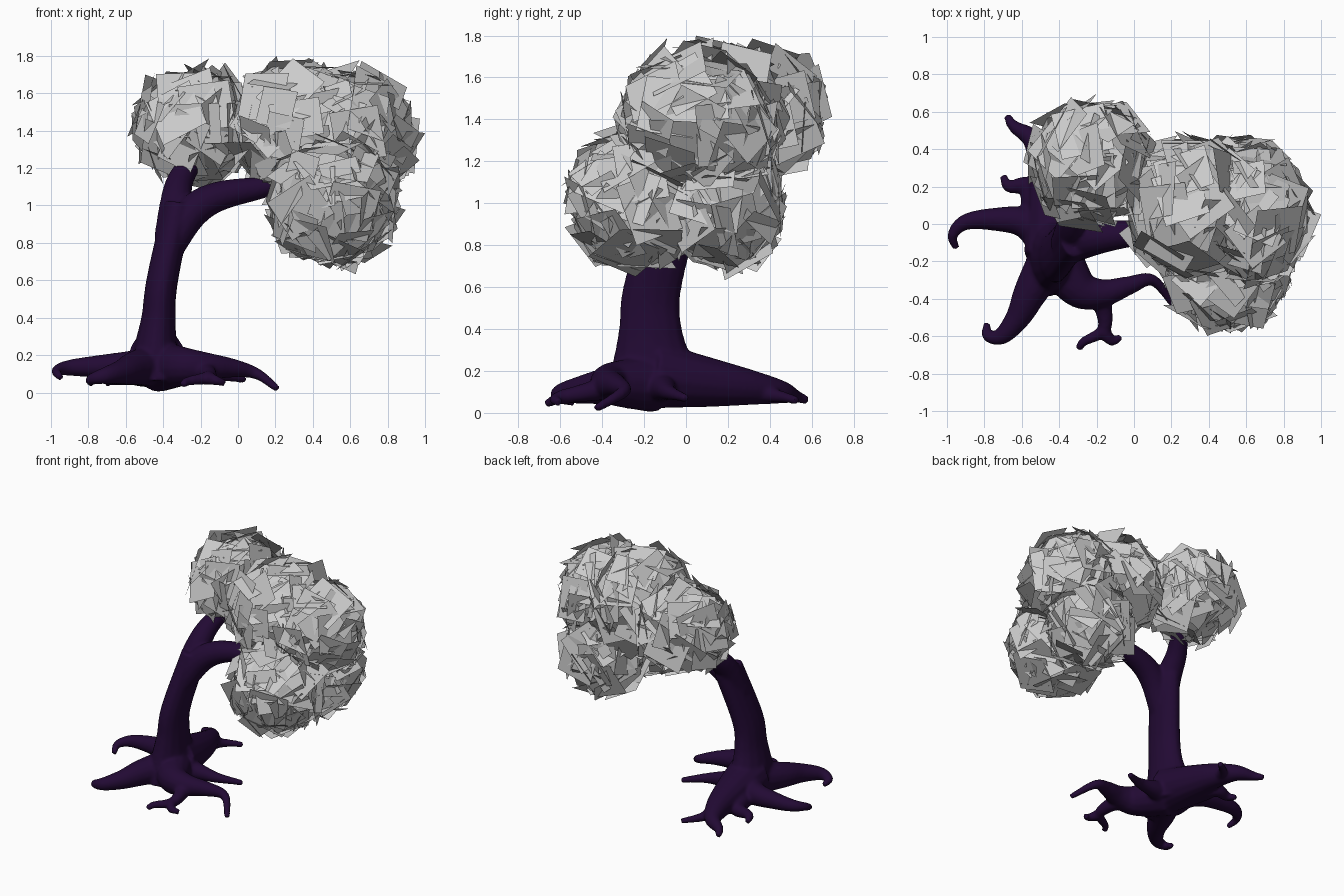
import bpy, bmesh, math, random
from mathutils import Vector, Matrix

if "Cube" in bpy.data.objects:
    bpy.data.objects.remove(bpy.data.objects["Cube"])

random.seed(7)
bark = bpy.data.materials.new("dark_bark")
bark.diffuse_color = (0.016, 0.003, 0.034, 1)
bark.use_nodes = True
bark.node_tree.nodes["Principled BSDF"].inputs["Base Color"].default_value = bark.diffuse_color


def new_object(name, bm):
    mesh = bpy.data.meshes.new(name)
    bm.to_mesh(mesh)
    bm.free()
    ob = bpy.data.objects.new(name, mesh)
    bpy.context.collection.objects.link(ob)
    return ob


def spline(points, steps=6):
    """Catmull-Rom through (x, y, z, radius) points."""
    p = [Vector(q) for q in points]
    p = [2 * p[0] - p[1]] + p + [2 * p[-1] - p[-2]]
    out = []
    for a, b, c, d in zip(p, p[1:], p[2:], p[3:]):
        for i in range(steps):
            t = i / steps
            out.append(0.5 * (2 * b + (c - a) * t + (2 * a - 5 * b + 4 * c - d) * t * t
                              + (3 * b - a - 3 * c + d) * t ** 3))
    return out + [p[-2]]


def limb(bm, points, fy=1.0, sides=14):
    """Capped tapering tube; fy widens its cross-section along y."""
    path = spline(points)
    rings = []
    u = Vector((0.13, 1, 0.07))
    for i, p in enumerate(path):
        t = (path[min(i + 1, len(path) - 1)] - path[max(i - 1, 0)]).xyz.normalized()
        u = (u - t * u.dot(t)).normalized()
        v = t.cross(u)
        ring = []
        for k in range(sides):
            a = math.tau * k / sides
            o = (u * math.cos(a) + v * math.sin(a)) * p.w
            o.y *= fy
            ring.append(bm.verts.new(p.xyz + o))
        rings.append(ring)
    for r, s in zip(rings, rings[1:]):
        for k in range(sides):
            j = (k + 1) % sides
            bm.faces.new((r[k], r[j], s[j], s[k]))
    bm.faces.new(rings[0][::-1])
    bm.faces.new(rings[-1])


def root(bm, z0, z1, r0, drop, *plan):
    """Root along a plan path; height drops and radius tapers towards the tip."""
    n = len(plan) - 1
    pts = []
    for i, (x, y) in enumerate(plan):
        t = i / n
        pts.append((x, y, z0 + (z1 - z0) * t ** drop, .02 + (r0 - .02) * (1 - t) ** 1.45))
    limb(bm, pts)


# Trunk, two branches and roots, fused into one smooth skin
bm = bmesh.new()
limb(bm, [(-.44, -.16, .06, .14), (-.44, -.16, .22, .12), (-.425, -.17, .4, .092),
          (-.405, -.16, .6, .085), (-.32, -.05, 1.0, .08)], fy=1.65)
limb(bm, [(-.37, -.11, .82, .08), (-.335, -.02, 1.0, .085), (-.31, .09, 1.13, .072),
          (-.23, .22, 1.27, .052), (-.18, .3, 1.42, .035)])
limb(bm, [(-.37, -.14, .78, .085), (-.25, -.09, .96, .09), (-.1, -.06, 1.05, .08),
          (.18, -.03, 1.11, .055), (.35, 0, 1.2, .035)])
base = (-.43, -.15)
# left, front left, front right
root(bm, .14, .08, .11, 4, base, (-.57, 0), (-.74, .025), (-.9, .01), (-.97, -.06), (-.95, -.13))
root(bm, .15, .05, .12, 1, base, (-.55, -.36), (-.62, -.5), (-.71, -.6), (-.785, -.595), (-.785, -.53))
root(bm, .14, .02, .14, 5, base, (-.3, -.34), (-.17, -.37), (-.03, -.33), (.1, -.3), (.21, -.43))
# front fork and its twig
root(bm, .12, .04, .06, 1, (-.2, -.37), (-.16, -.47), (-.165, -.57), (-.27, -.63), (-.295, -.67))
root(bm, .08, .05, .04, 1, (-.165, -.57), (-.12, -.625), (-.07, -.605))
# back left, right
root(bm, .13, .05, .11, 1, base, (-.52, .08), (-.57, .2), (-.67, .2), (-.7, .26))
root(bm, .13, .07, .1, 1.5, base, (-.28, -.11), (-.12, -.08), (.04, 0))
# back and its fork
root(bm, .18, .06, .16, .8, base, (-.45, .1), (-.48, .3), (-.54, .45), (-.64, .52), (-.68, .58))
root(bm, .1, .06, .05, 1, (-.49, .32), (-.43, .44), (-.33, .53))

trunk = new_object("trunk_and_roots", bm)
trunk.data.materials.append(bark)
rem = trunk.modifiers.new("fuse", 'REMESH')
rem.mode = 'VOXEL'
rem.voxel_size = 0.011
rem.use_smooth_shade = True
sm = trunk.modifiers.new("soften", 'SMOOTH')
sm.factor = 0.5
sm.iterations = 8


# Leaf clumps: large flat cards laid over ellipsoids
def leaf_clump(name, centre, radii, count):
    bm = bmesh.new()
    c, r = Vector(centre), Vector(radii)
    for i in range(count):
        z = 1 - 2 * (i + .5) / count
        a = i * math.pi * (3 - math.sqrt(5))
        s = math.sqrt(1 - z * z)
        d = Vector((s * math.cos(a), s * math.sin(a), z))
        pos = c + d * r * random.uniform(.8, .92)
        n = d + Vector([random.uniform(-.3, .3) for _ in range(3)])
        rot = n.to_track_quat('Z', 'Y').to_matrix() @ Matrix.Rotation(random.uniform(0, math.tau), 3, 'Z')
        w, h = random.uniform(.1, .15), random.uniform(.1, .15)
        bm.faces.new([bm.verts.new(pos + rot @ Vector((x * w, y * h, 0)))
                      for x, y in ((-1, -1), (1, -1), (1, 1), (-1, 1))])
    new_object(name, bm)


leaf_clump("leaves_left", (-.23, .33, 1.43), (.34, .34, .3), 75)
leaf_clump("leaves_middle", (.31, .09, 1.4), (.36, .4, .37), 90)
leaf_clump("leaves_right", (.64, .05, 1.37), (.31, .37, .36), 75)
leaf_clump("leaves_front_low", (.5, -.25, 1.02), (.34, .32, .34), 75)
leaf_clump("leaves_back_low", (.55, .17, 1.0), (.29, .31, .31), 65)
